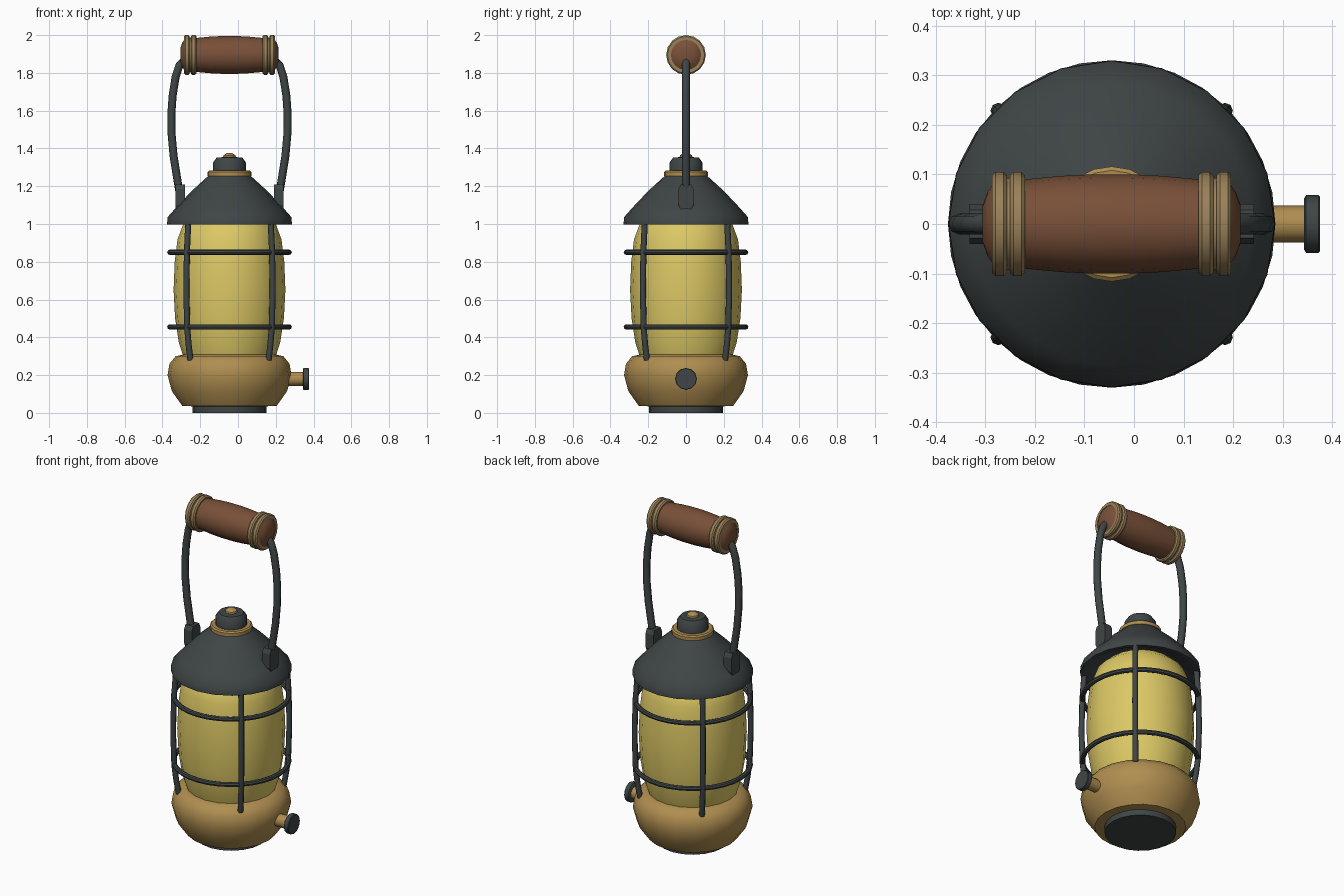
import bpy
from math import sin, cos, pi, radians
from mathutils import Vector, Matrix

cube = bpy.data.objects.get("Cube")
if cube:
    bpy.data.objects.remove(cube, do_unlink=True)

AXIS = -0.045  # x of the lantern's upright axis
UP = Matrix.Translation((AXIS, 0, 0))
SIDE = Matrix.Rotation(pi / 2, 4, 'Y')  # turns a lathe axis from z to x


def material(name, color):
    m = bpy.data.materials.new(name)
    m.use_nodes = True
    m.diffuse_color = (*color, 1)
    m.node_tree.nodes["Principled BSDF"].inputs["Base Color"].default_value = (*color, 1)
    return m


iron = material("dark iron", (0.05, 0.06, 0.062))
brass = material("brass", (0.43, 0.27, 0.08))
glass = material("yellow glass", (0.72, 0.58, 0.13))
wood = material("brown wood", (0.19, 0.08, 0.04))
collar = material("dull brass", (0.32, 0.22, 0.1))


def build(name, verts, faces, mat, angle=40):
    mesh = bpy.data.meshes.new(name)
    mesh.from_pydata(verts, [], faces)
    mesh.materials.append(mat)
    obj = bpy.data.objects.new(name, mesh)
    bpy.context.collection.objects.link(obj)
    bpy.ops.object.select_all(action='DESELECT')
    obj.select_set(True)
    bpy.context.view_layer.objects.active = obj
    bpy.ops.object.mode_set(mode='EDIT')
    bpy.ops.mesh.select_all(action='SELECT')
    bpy.ops.mesh.normals_make_consistent(inside=False)
    bpy.ops.object.mode_set(mode='OBJECT')
    bpy.ops.object.shade_smooth_by_angle(angle=radians(angle))
    return obj


def skin(rings, closed=False):
    """Quads between successive rings, with end caps unless closed."""
    n, k = len(rings[0]), len(rings)
    faces = []
    for i in range(k if closed else k - 1):
        j = (i + 1) % k
        for a in range(n):
            b = (a + 1) % n
            faces.append((i * n + a, i * n + b, j * n + b, j * n + a))
    if not closed:
        faces += [tuple(range(n)), tuple(range((k - 1) * n, k * n))]
    return [v for r in rings for v in r], faces


def lathe(name, profile, mat, sides=20, place=UP, closed=False):
    """Spin (radius, height) points around z, then place the result."""
    rings = [[place @ Vector((r * cos(2 * pi * s / sides), r * sin(2 * pi * s / sides), h))
              for s in range(sides)] for r, h in profile]
    return build(name, *skin(rings, closed), mat)


def rod(name, path, radius, mat, normal, sides=8):
    """Round rod along a planar path; normal is the plane's normal."""
    pts = [Vector(p) for p in path]
    rings = []
    for i, p in enumerate(pts):
        t = (pts[min(i + 1, len(pts) - 1)] - pts[max(i - 1, 0)]).normalized()
        side = t.cross(normal)
        rings.append([p + radius * (cos(2 * pi * s / sides) * side + sin(2 * pi * s / sides) * normal)
                      for s in range(sides)])
    return build(name, *skin(rings), mat, 50)


# Body
lathe("foot", [(0.197, 0), (0.197, 0.06)], iron)
lathe("base", [(0.2, 0.035), (0.25, 0.037), (0.305, 0.115), (0.328, 0.2),
               (0.318, 0.26), (0.285, 0.3), (0.24, 0.31)], brass)
lathe("glass", [(0.245, 0.3), (0.268, 0.37), (0.288, 0.5), (0.296, 0.65),
                (0.29, 0.8), (0.275, 0.92), (0.245, 1.0), (0.19, 1.05)], glass)
lathe("roof", [(0.16, 1.07), (0.24, 1.04), (0.31, 0.998), (0.33, 0.998), (0.329, 1.035),
               (0.285, 1.085), (0.2, 1.175), (0.11, 1.257)], iron)
lathe("roof_ring", [(0.105, 1.25), (0.116, 1.255), (0.116, 1.275), (0.108, 1.282)], brass)
lathe("cap", [(0.087, 1.275), (0.087, 1.325), (0.068, 1.352), (0.03, 1.354)], iron)
lathe("cap_button", [(0.036, 1.345), (0.032, 1.363), (0.015, 1.375)], brass, 12)

# Wire cage
for label, z in (("lower", 0.455), ("upper", 0.85)):
    section = [(0.316 + 0.014 * cos(pi * i / 4), z + 0.014 * sin(pi * i / 4)) for i in range(8)]
    lathe(label + "_cage_ring", section, iron, 32, closed=True)
bar = [(0.292, 0.28), (0.306, 0.36), (0.317, 0.455), (0.323, 0.65), (0.319, 0.85), (0.308, 1.02)]
for i in range(4):
    a = pi / 4 + i * pi / 2
    rod(f"cage_bar_{i + 1}", [(AXIS + r * cos(a), r * sin(a), z) for r, z in bar],
        0.016, iron, Vector((-sin(a), cos(a), 0)))

# Side valve
turn = Matrix.Translation((0, 0, 0.18)) @ SIDE
lathe("valve_stem", [(0.037, 0.22), (0.037, 0.35)], brass, 12, turn)
lathe("valve_knob", [(0.052, 0.343), (0.058, 0.347), (0.058, 0.372), (0.055, 0.375)], iron, 12, turn)

# Bail arms and the lugs that hold them
arm = [(0.262, 1.15), (0.277, 1.24), (0.296, 1.36), (0.307, 1.48), (0.308, 1.58),
       (0.301, 1.68), (0.285, 1.78), (0.265, 1.84), (0.225, 1.88)]
lug = [(0.03, 1.08), (0.04, 1.1), (0.04, 1.185), (0.028, 1.21)]
for label, s in (("left", 1), ("right", -1)):
    rod(label + "_bail_arm", [(AXIS + s * u, 0, z) for u, z in arm], 0.021, iron, Vector((0, 1, 0)))
    rings = [[(AXIS + s * u, y, z) for u, y in ((0.235, -w), (0.287, -w), (0.287, w), (0.235, w))]
             for w, z in lug]
    build(label + "_lug", *skin(rings), iron, 20)

# Wooden grip with paired collars
grip = Matrix.Translation((AXIS, 0, 1.895)) @ SIDE
half = [(0.1, 0.04), (0.097, 0.1), (0.09, 0.175), (0.086, 0.235), (0.065, 0.25), (0.038, 0.26)]
lathe("grip", [(r, -h) for r, h in reversed(half)] + half, wood, 16, grip)
for label, s in (("left", 1), ("right", -1)):
    for part, start in (("inner", 0.175), ("outer", 0.211)):
        ring = [(0.08, 0), (0.098, 0), (0.105, 0.007), (0.105, 0.023), (0.098, 0.03), (0.08, 0.03)]
        lathe(f"{label}_{part}_collar", [(r, s * (start + h)) for r, h in ring], collar, 16, grip, True)
    lathe(label + "_collar_core", [(0.093, s * 0.18), (0.093, s * 0.236)], collar, 16, grip)
